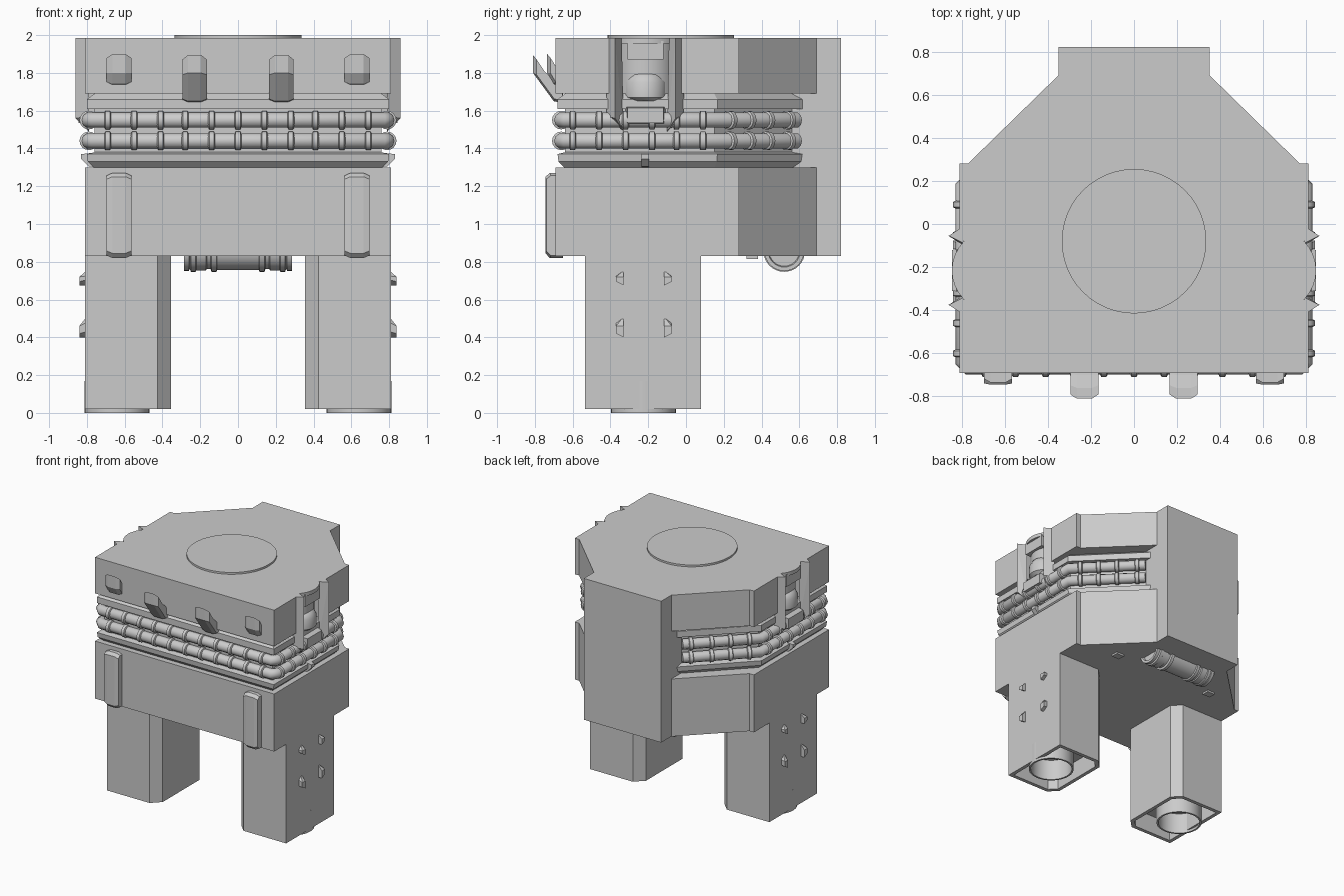
import bpy, bmesh, math
from mathutils import Vector

if "Cube" in bpy.data.objects:
    bpy.data.objects.remove(bpy.data.objects["Cube"])


def finish(name, bm, mirror=False, smooth=False):
    bmesh.ops.recalc_face_normals(bm, faces=bm.faces)
    me = bpy.data.meshes.new(name)
    bm.to_mesh(me)
    bm.free()
    ob = bpy.data.objects.new(name, me)
    bpy.context.collection.objects.link(ob)
    if mirror:
        ob.modifiers.new("Mirror", 'MIRROR')
    if smooth:
        bpy.ops.object.select_all(action='DESELECT')
        ob.select_set(True)
        bpy.context.view_layer.objects.active = ob
        bpy.ops.object.shade_smooth_by_angle(angle=math.radians(35))
    return ob


def loft(bm, rings, caps=True, closed=False):
    vs = [[bm.verts.new(p) for p in r] for r in rings]
    n = len(vs[0])
    pairs = list(zip(vs, vs[1:])) + ([(vs[-1], vs[0])] if closed else [])
    for a, b in pairs:
        for i in range(n):
            j = (i + 1) % n
            bm.faces.new((a[i], a[j], b[j], b[i]))
    if caps and not closed:
        bm.faces.new(vs[0])
        bm.faces.new(vs[-1])


def lathe(bm, profile, centre, axis=(0, 0, 1), seg=24, closed=False):
    """profile: (radius, distance along axis)"""
    c, q = Vector(centre), Vector((0, 0, 1)).rotation_difference(Vector(axis).normalized())
    ang = [2 * math.pi * i / seg for i in range(seg)]
    loft(bm, [[c + q @ Vector((r * math.cos(a), r * math.sin(a), h)) for a in ang]
              for r, h in profile], closed=closed)


def hull(bm, pts):
    vs = [bm.verts.new(p) for p in pts]
    res = bmesh.ops.convex_hull(bm, input=vs)
    bmesh.ops.delete(bm, geom=[v for v in res["geom_interior"] if isinstance(v, bmesh.types.BMVert)],
                     context='VERTS')


def box(bm, x0, x1, y0, y1, z0, z1):
    hull(bm, [(x, y, z) for x in (x0, x1) for y in (y0, y1) for z in (z0, z1)])


def sym(half):
    """Full outline from its right half, listed front to back"""
    return half + [(-x, y) for x, y in reversed(half)]


def at(outline, z):
    return [(x, y, z) for x, y in outline]


# Main blocks: the upper one has a slot on each side
back = [(0.81, 0.28), (0.77, 0.28), (0.35, 0.69)]
lower = sym([(0.81, -0.69)] + back)
upper = sym([(0.81, -0.69), (0.81, -0.35), (0.70, -0.35), (0.70, -0.08), (0.81, -0.08)] + back)
for name, outline, z0, z1 in (("lower_block", lower, 0.83, 1.30), ("upper_block", upper, 1.69, 1.985)):
    bm = bmesh.new()
    loft(bm, [at(outline, z0), at(outline, z1)])
    finish(name, bm)

# Back box
bm = bmesh.new()
box(bm, -0.35, 0.35, 0.5, 0.82, 0.83, 1.985)
finish("back_box", bm)


# Recessed waist with chamfered lips
def waist(d):
    s = 0.98 - 1.4 * d
    return sym([(0.81 - d, -0.69 + d), (0.81 - d, s - 0.81 + d), (0.34, s - 0.34)])


bm = bmesh.new()
loft(bm, [at(waist(d), z) for z, d in ((1.30, 0.045), (1.33, 0.015), (1.37, 0.01), (1.38, 0.05),
                                       (1.61, 0.05), (1.61, 0.01), (1.66, 0.01), (1.69, 0.05))])
finish("waist", bm)

# Top disc
bm = bmesh.new()
lathe(bm, [(0.335, 1.97), (0.335, 2.0)], (0, -0.08, 0), seg=48)
finish("top_disc", bm, smooth=True)

# Two pipes wrapped around the waist, with collars
half = [(0.765, -0.66), (0.79, -0.635), (0.79, 0.17), (0.375, 0.585)]
path = [(-x, y) for x, y in reversed(half)] + half
for k, z in enumerate((1.44, 1.55)):
    cu = bpy.data.curves.new("pipe", 'CURVE')
    cu.dimensions = '3D'
    cu.bevel_depth, cu.bevel_resolution, cu.use_fill_caps = 0.041, 3, True
    sp = cu.splines.new('POLY')
    sp.points.add(len(path) - 1)
    for p, (x, y) in zip(sp.points, path):
        p.co = (x, y, z, 1)
    bpy.context.collection.objects.link(bpy.data.objects.new(f"pipe_{k + 1}", cu))
bm = bmesh.new()
ring = [(0.038, -0.018), (0.049, -0.012), (0.049, 0.012), (0.038, 0.018)]
for z in (1.44, 1.55):
    for x in (0.14, 0.28, 0.41, 0.55, 0.69):
        lathe(bm, ring, (x, -0.66, z), (1, 0, 0), 16)
    for y in (-0.6, -0.46, -0.32, -0.18, -0.05, 0.09):
        lathe(bm, ring, (0.79, y, z), (0, 1, 0), 16)
    for t in (0.06, 0.16, 0.26, 0.37):
        lathe(bm, ring, (0.79 - t, 0.17 + t, z), (-1, 1, 0), 16)
finish("pipe_collars", bm, mirror=True, smooth=True)
bm = bmesh.new()
for z in (1.44, 1.55):
    lathe(bm, ring, (0, -0.66, z), (1, 0, 0), 16)
finish("centre_collars", bm, smooth=True)

# Side fins with tapered tips
bm = bmesh.new()
for s in (-1, 1):
    def fy(d):
        return -0.215 + s * d
    hull(bm, [(0.79, fy(0.205), 1.985), (0.86, fy(0.16), 1.985), (0.79, fy(0.125), 1.985),
              (0.79, fy(0.205), 1.57), (0.86, fy(0.16), 1.56), (0.79, fy(0.115), 1.49)])
finish("side_fins", bm, mirror=True)

# Rounded side unit in the slot
bm = bmesh.new()
lathe(bm, [(0.19, 1.955), (0.19, 1.985)], (0.655, -0.215, 0), seg=32)
lathe(bm, [(0.165, 1.69), (0.165, 1.96)], (0.64, -0.215, 0), seg=32)
finish("side_column", bm, mirror=True, smooth=True)
bm = bmesh.new()
box(bm, 0.70, 0.825, -0.31, -0.12, 1.87, 1.97)
hull(bm, [(x, y, z) for x, e in ((0.72, 0), (0.845, 0.015))
          for y, z in ((-0.325 + e, 1.52 + e), (-0.105 - e, 1.52 + e),
                       (-0.325 + e, 1.63 - e), (-0.105 - e, 1.63 - e))])
hull(bm, [(x, y, z) for y in (-0.235, -0.195)
          for x, z in ((0.74, 1.30), (0.79, 1.305), (0.83, 1.345), (0.83, 1.37), (0.74, 1.38))])
finish("side_brackets", bm, mirror=True)
bm = bmesh.new()
lathe(bm, [(0.085, 1.65), (0.112, 1.67), (0.112, 1.75), (0.09, 1.79), (0.05, 1.81), (0.01, 1.815)],
      (0.725, -0.215, 0), seg=28)
finish("side_dome", bm, mirror=True, smooth=True)


# Front lugs: bent hooks above, long bars below
def lug(bm, cx, w, prof, centre, shrink):
    c = Vector(centre)
    rings = []
    for dx, k in ((-w, shrink), (-w + 0.03, 1), (w - 0.03, 1), (w, shrink)):
        rings.append([(cx + dx, *(c + (Vector(p) - c) * k)) for p in prof])
    loft(bm, rings)


bm = bmesh.new()
lug(bm, 0.23, 0.065, [(-0.81, 1.895), (-0.81, 1.80), (-0.70, 1.65), (-0.65, 1.64), (-0.65, 1.70),
                      (-0.70, 1.76), (-0.76, 1.82)], (-0.68, 1.73), 0.85)
lug(bm, 0.63, 0.065, [(-0.735, 1.90), (-0.735, 1.80), (-0.70, 1.74), (-0.65, 1.73), (-0.65, 1.80),
                      (-0.69, 1.83)], (-0.65, 1.80), 0.8)
finish("front_hooks", bm, mirror=True)
bm = bmesh.new()
lug(bm, 0.63, 0.065, [(-0.745, 1.25), (-0.745, 0.845), (-0.72, 0.82), (-0.65, 0.82), (-0.65, 1.27),
                      (-0.72, 1.27)], (-0.65, 1.045), 0.94)
finish("front_bars", bm, mirror=True)


# Legs with open feet and a tube inside
def leg(d):
    x0, x1, y0, y1, c = 0.355 + d, 0.81 - d, -0.535 + d, 0.08 - d, 0.07 - 0.5 * d
    return [(x1, y0), (x1, y1), (x0 + c, y1), (x0, y1 - c), (x0, y0 + c), (x0 + c, y0)]


bm = bmesh.new()
loft(bm, [at(leg(d), z) for d, z in ((0, 0.84), (0, 0.02), (0.03, 0.02), (0.03, 0.17))])
finish("legs", bm, mirror=True)
bm = bmesh.new()
lathe(bm, [(0.172, 0), (0.172, 0.17), (0.158, 0.17), (0.158, 0)], (0.64, -0.225, 0), seg=32, closed=True)
finish("foot_tubes", bm, mirror=True, smooth=True)

# Small wedges on the outer leg faces
bm = bmesh.new()
for s in (-1, 1):
    for z0, z1, zp in ((0.675, 0.755, 0.72), (0.40, 0.51, 0.46)):
        a, b = -0.223 + s * 0.147, -0.223 + s * 0.107
        hull(bm, [(0.80, a, z0 + 0.03), (0.80, b, z0), (0.80, a, z1 - 0.03), (0.80, b, z1),
                  (0.84, a, zp), (0.84, b, zp), (0.84, b, z0), (0.84, a, z0 + 0.02)])
finish("leg_wedges", bm, mirror=True)

# Ribbed cylinder and small tabs under the back
bm = bmesh.new()
half = [(0.10, 0.0), (0.10, 0.11), (0.11, 0.115), (0.11, 0.14), (0.095, 0.145), (0.095, 0.165),
        (0.103, 0.17), (0.103, 0.22), (0.11, 0.225), (0.11, 0.25), (0.095, 0.255), (0.105, 0.26), (0.105, 0.285),
        (0.085, 0.285), (0.08, 0.27)]
lathe(bm, [(r, -h) for r, h in reversed(half[1:])] + half, (0, 0.52, 0.857), (1, 0, 0), 32)
finish("under_cylinder", bm, smooth=True)
bm = bmesh.new()
box(bm, 0.42, 0.49, 0.32, 0.38, 0.815, 0.84)
finish("under_tabs", bm, mirror=True)
